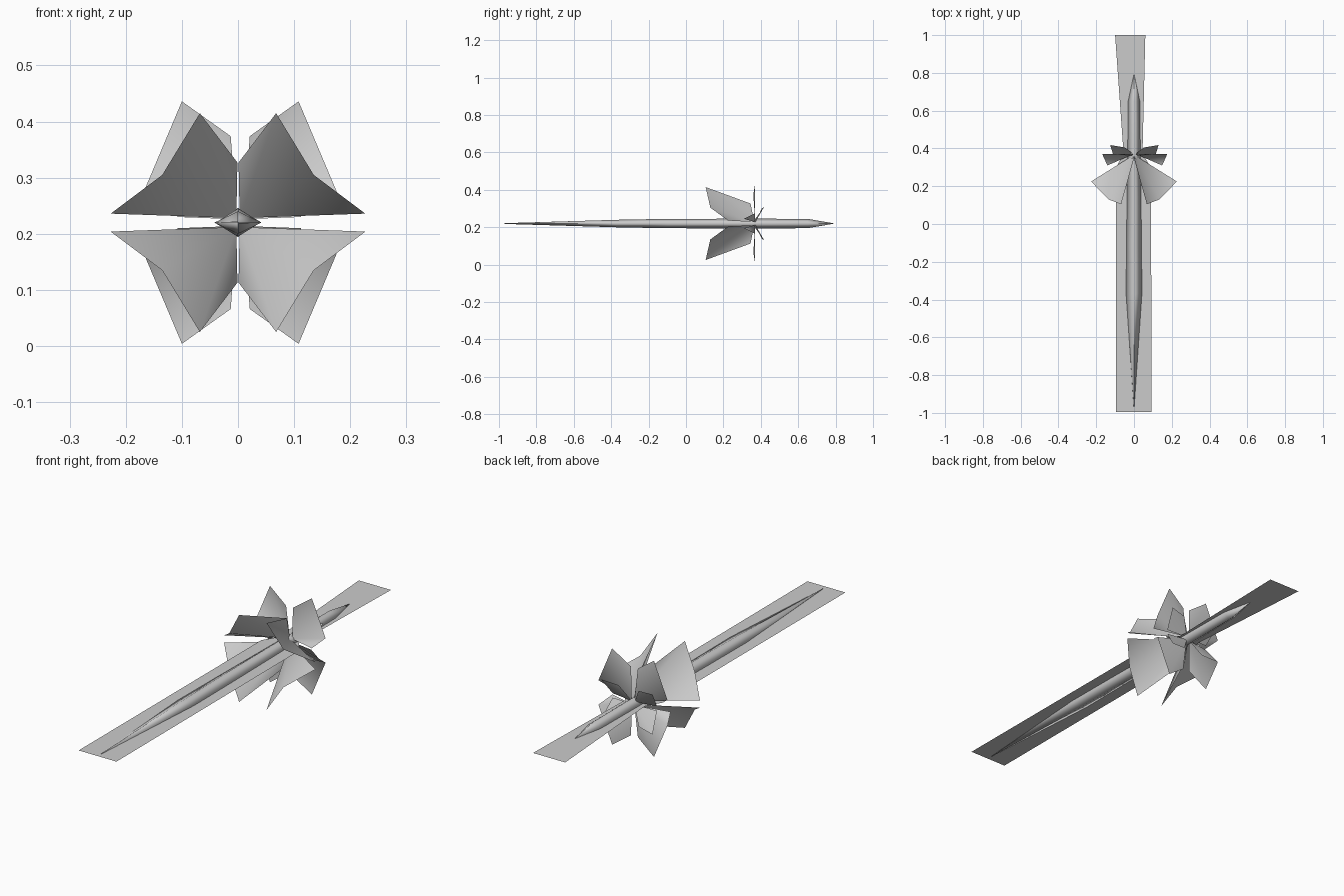
import bpy, bmesh

if "Cube" in bpy.data.objects:
    bpy.data.objects.remove(bpy.data.objects["Cube"], do_unlink=True)

grey = bpy.data.materials.new("plain grey")
grey.use_nodes = True
colour = (0.6, 0.6, 0.6, 1)
grey.diffuse_color = colour
grey.node_tree.nodes["Principled BSDF"].inputs["Base Color"].default_value = colour

AXIS = 0.22  # height of the shaft axis


def make(name, verts, faces, smooth=True):
    mesh = bpy.data.meshes.new(name)
    mesh.from_pydata(verts, [], faces)
    bm = bmesh.new()
    bm.from_mesh(mesh)
    bmesh.ops.recalc_face_normals(bm, faces=bm.faces)
    bm.to_mesh(mesh)
    bm.free()
    for p in mesh.polygons:
        p.use_smooth = smooth
    mesh.materials.append(grey)
    obj = bpy.data.objects.new(name, mesh)
    bpy.context.collection.objects.link(obj)
    return obj


# Tapered shaft with a diamond section: (y, half width, half height)
stations = [(-0.97, 0.001, 0.002), (-0.37, 0.042, 0.02), (-0.1, 0.04, 0.025),
            (0.36, 0.034, 0.026), (0.65, 0.031, 0.025), (0.79, 0.001, 0.001)]
verts, faces = [], []
for i, (y, w, h) in enumerate(stations):
    verts += [(w, y, AXIS), (0, y, AXIS + h), (-w, y, AXIS), (0, y, AXIS - h)]
    if i:
        for k in range(4):
            a, b = 4 * i + k, 4 * i + (k + 1) % 4
            faces.append((a - 4, b - 4, b, a))
faces += [(3, 2, 1, 0), tuple(range(len(verts) - 4, len(verts)))]
make("shaft", verts, faces)

# Flat blade sheets lying on the shaft axis
front = [(-0.095, -0.995), (0.093, -0.995), (0.09, 0.3), (0.045, 0.37), (-0.055, 0.37), (-0.095, 0.3)]
back = [(-0.055, 0.37), (0.045, 0.37), (0.06, 1), (-0.1, 1)]
for name, outline in (("front_blade", front), ("rear_blade", back)):
    make(name, [(x, y, AXIS) for x, y in outline], [tuple(range(len(outline)))], False)

# Petals: root, side corner, fold corner, tip, inner corner (z from axis)
# Each ring has its own mirror line in x
rings = {
    "front_petal": (0, [(0.003, 0.365, 0.008), (0.227, 0.225, 0.016), (0.135, 0.13, 0.085),
                        (0.068, 0.105, 0.195), (0.001, 0.345, 0.107)]),
    "rear_petal": (0.004, [(0.006, 0.37, 0.008), (0.145, 0.31, 0.025), (0.172, 0.37, 0.055),
                           (0.104, 0.37, 0.216), (0.017, 0.36, 0.154)]),
    "small_petal": (0.002, [(0.006, 0.37, 0.006), (0.11, 0.36, 0.01),
                            (0.128, 0.418, 0.09), (0.05, 0.405, 0.08)]),
}
for name, (shift, points) in rings.items():
    fan = [(0, i, i + 1) for i in range(1, len(points) - 1)]
    for sx, side in ((1, "left"), (-1, "right")):
        for sz, level in ((1, "upper"), (-1, "lower")):
            make(f"{name}_{level}_{side}",
                 [(shift + sx * x, y, AXIS + sz * z) for x, y, z in points], fan)
